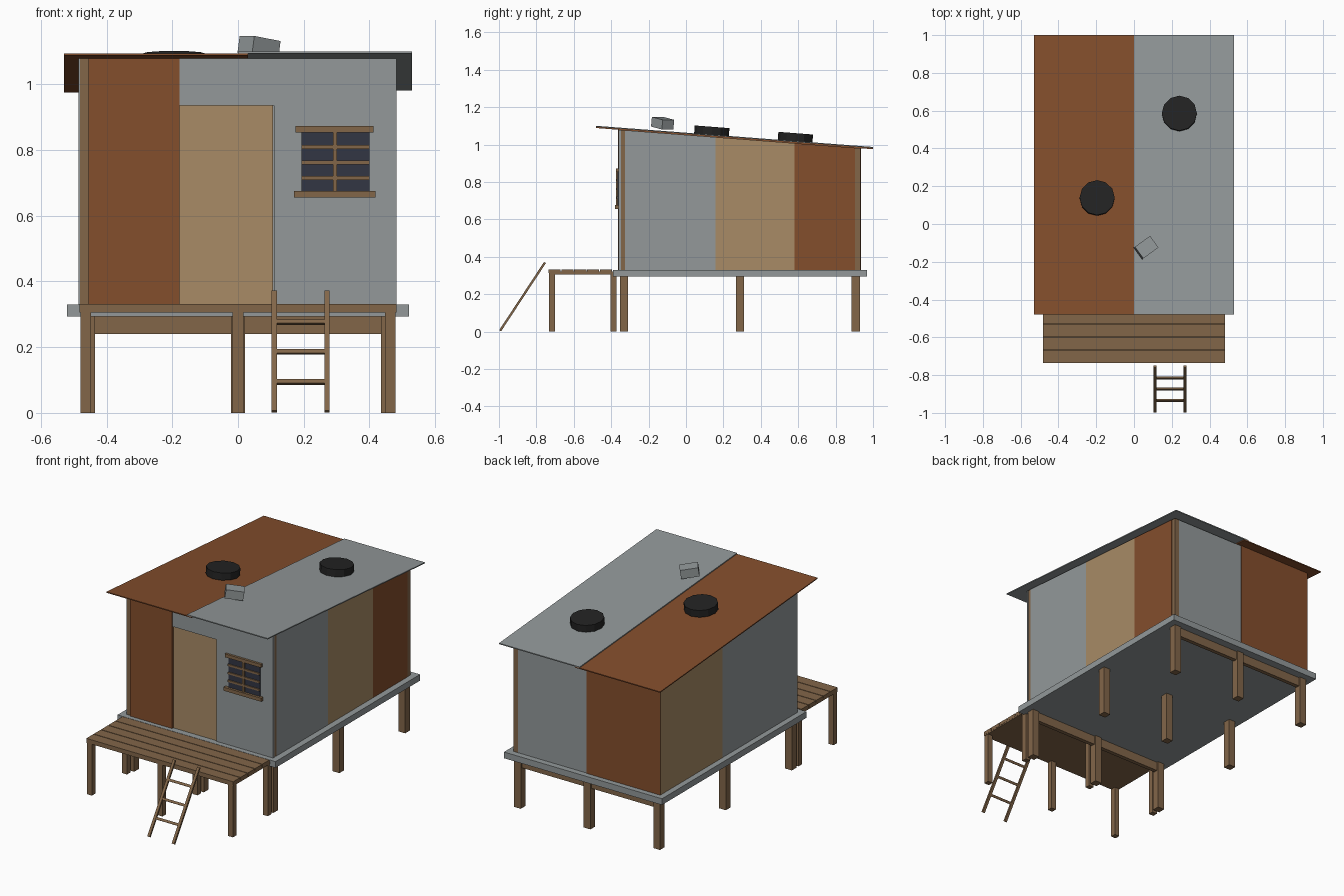
import bpy
from math import radians, atan, atan2, hypot
from mathutils import Matrix, Vector

if "Cube" in bpy.data.objects:
    bpy.data.objects.remove(bpy.data.objects["Cube"], do_unlink=True)


def material(name, rgb):
    lin = [(c / 255 / 12.92) if c < 10 else ((c / 255 + 0.055) / 1.055) ** 2.4 for c in rgb]
    m = bpy.data.materials.new(name)
    m.use_nodes = True
    m.diffuse_color = (*lin, 1)
    m.node_tree.nodes["Principled BSDF"].inputs["Base Color"].default_value = (*lin, 1)
    return m


GREY = material("grey metal sheet", (147, 153, 154))
RUST = material("rusty sheet", (132, 78, 44))
TAN = material("pale plywood", (168, 139, 102))
WOOD = material("brown timber", (130, 102, 73))
GLASS = material("dark blue glass", (50, 54, 68))
RUBBER = material("black rubber", (35, 35, 35))

# Roof plane, falling toward the back
SLOPE = -0.0764
FRONT, BACK = -0.48, 1.0


def roof_z(y):
    return 1.10 + SLOPE * (y - FRONT)


def box(name, x, y, z, mat, under_roof=False):
    """Box from ranges; under_roof slopes its top to meet the roof."""
    bpy.ops.mesh.primitive_cube_add(size=1)
    ob = bpy.context.object
    ob.name = name
    for v in ob.data.vertices:
        top = v.co.z > 0
        v.co = [r[1] if c > 0 else r[0] for c, r in zip(v.co, (x, y, z))]
        if under_roof and top:
            v.co.z = roof_z(v.co.y) - 0.012
    ob.data.materials.append(mat)
    return ob


def wall(name, x, y, mat, z0=0.33):
    return box(name, x, y, (z0, 1), mat, under_roof=True)


# Raised floor
box("floor_slab", (-0.52, 0.52), (-0.39, 0.968), (0.293, 0.33), GREY)

# Stilts and cross beams under the house
for y in (-0.331, 0.289, 0.908):
    for x in (-0.458, 0, 0.458):
        box("stilt", (x - 0.022, x + 0.022), (y - 0.022, y + 0.022), (0, 0.295), WOOD)
for y in (-0.331, 0.908):
    box("cross_beam", (-0.48, 0.48), (y - 0.012, y + 0.012), (0.24, 0.293), WOOD)

# Corner posts
for x in (-0.4665, 0.4665):
    for y in (-0.341, 0.917):
        wall("corner_post", (x - 0.015, x + 0.015), (y - 0.015, y + 0.015), WOOD)

# Front wall around a recessed door
FY = (-0.36, -0.348)
wall("front_rust_sheet", (-0.455, -0.178), (-0.364, -0.348), RUST)
wall("front_grey_sheet", (0.11, 0.483), FY, GREY)
wall("front_sheet_over_door", (-0.178, 0.11), FY, GREY, z0=0.935)
box("door", (-0.178, 0.106), (-0.353, -0.341), (0.33, 0.94), TAN)

# Side and back walls
RX = (0.466, 0.483)
wall("left_grey_sheet", RX, (-0.326, 0.157), GREY)
wall("left_plywood_sheet", RX, (0.157, 0.58), TAN)
wall("left_rust_sheet", RX, (0.58, 0.904), RUST)
LX = (-0.486, -0.47)
wall("right_grey_sheet", LX, (-0.356, 0.35), GREY)
wall("right_plywood_sheet", LX, (0.35, 0.932), TAN)
wall("back_grey_sheet", (0, 0.453), (0.918, 0.932), GREY)
wall("back_rust_sheet", (-0.486, 0), (0.918, 0.936), RUST)


# Overlapping roof sheets
def roof_sheet(name, x, drop, mat):
    ob = box(name, x, (FRONT, BACK), (0, 1), mat)
    for v in ob.data.vertices:
        v.co.z = roof_z(v.co.y) - drop - (0.006 if v.co.z < 0.5 else 0)


roof_sheet("rust_roof_sheet", (-0.53, 0.03), 0.006, RUST)
roof_sheet("grey_roof_sheet", (0, 0.53), 0, GREY)

# Window with glass, bars, lintel and sill
box("window_glass", (0.193, 0.40), (-0.366, -0.358), (0.67, 0.858), GLASS)
for z in (0.715, 0.762, 0.81):
    box("window_bar", (0.193, 0.40), (-0.372, -0.36), (z - 0.006, z + 0.006), WOOD)
box("window_mullion", (0.289, 0.301), (-0.374, -0.36), (0.67, 0.858), WOOD)
box("window_lintel", (0.175, 0.412), (-0.374, -0.358), (0.853, 0.873), WOOD)
box("window_sill", (0.17, 0.418), (-0.38, -0.358), (0.655, 0.676), WOOD)

# Porch deck with planks and legs
box("deck_base", (-0.482, 0.482), (-0.733, -0.39), (0.305, 0.32), WOOD)
PLANKS = 5
step = 0.343 / PLANKS
for i in range(PLANKS):
    y = -0.735 + i * step
    box("deck_plank", (-0.483, 0.483), (y, y + step - 0.004), (0.312, 0.332), WOOD)
for x in (-0.464, 0, 0.464):
    for y in (-0.717, -0.388):
        box("porch_leg", (x - 0.016, x + 0.016), (y - 0.016, y + 0.016), (0, 0.31), WOOD)

# Leaning ladder, built upright and tilted onto the deck
run, rise = 0.24, 0.365
lean = Matrix.Translation((0, -0.994, 0.004)) @ Matrix.Rotation(-atan2(run, rise), 4, "X")
length = hypot(run, rise)
for x in (0.11, 0.271):
    rail = box("ladder_rail", (x - 0.008, x + 0.008), (-0.006, 0.006), (0, length), WOOD)
    rail.data.transform(lean)
for z in (0.09, 0.182, 0.272):
    h = z * length / rise
    rung = box("ladder_rung", (0.11, 0.271), (-0.005, 0.005), (h - 0.007, h + 0.007), WOOD)
    rung.data.transform(lean)

# Tyres lying on the roof
tilt = Matrix.Rotation(atan(SLOPE), 4, "X")
for x, y in ((-0.195, 0.138), (0.24, 0.585)):
    bpy.ops.mesh.primitive_cylinder_add(vertices=12, radius=0.093, depth=0.042)
    tyre = bpy.context.object
    tyre.name = "roof_tyre"
    tyre.data.materials.append(RUBBER)
    tyre.data.transform(Matrix.Translation((x, y, roof_z(y) + 0.021)) @ tilt)

# Loose block weighing down the roof
block = box("roof_block", (-0.05, 0.05), (-0.038, 0.038), (-0.026, 0.026), GREY)
turn = Matrix.Rotation(radians(36), 4, "Z") @ Matrix.Rotation(radians(9), 4, "Y")
block.data.transform(Matrix.Translation(Vector((0.064, -0.125, 1.114))) @ turn)
